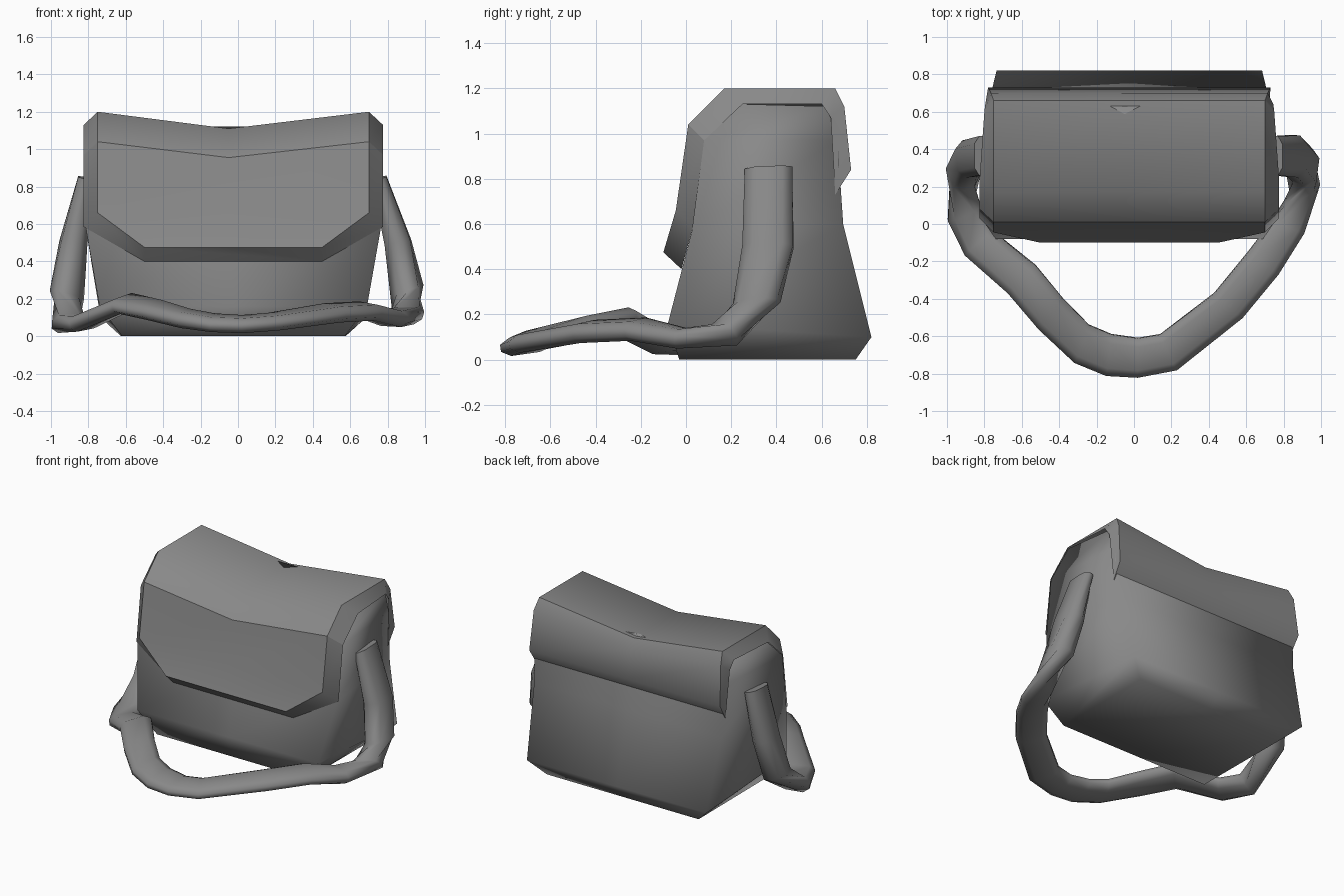
import bpy, bmesh, math
from mathutils import Vector

CX = -0.025  # bag is slightly off centre, the strap balances it

leather = bpy.data.materials.new("dark_leather")
leather.diffuse_color = (0.25, 0.25, 0.25, 1)


def loft(name, rings, closed, angle, sharp_ring=None):
    """Skin equal-length rings of points and cap both ends."""
    bm = bmesh.new()
    rows = [[bm.verts.new(p) for p in ring] for ring in rings]
    n = len(rows[0])
    for a, b in zip(rows, rows[1:]):
        for i in range(n if closed else n - 1):
            j = (i + 1) % n
            bm.faces.new((a[i], a[j], b[j], b[i]))
    bm.faces.new(rows[0])
    bm.faces.new(rows[-1])
    bmesh.ops.recalc_face_normals(bm, faces=bm.faces)
    if sharp_ring is not None:
        for a, b in zip(rows[sharp_ring], rows[sharp_ring][1:]):
            bm.edges.get((a, b)).smooth = False
    mesh = bpy.data.meshes.new(name)
    bm.to_mesh(mesh)
    bm.free()
    mesh.materials.append(leather)
    obj = bpy.data.objects.new(name, mesh)
    bpy.context.collection.objects.link(obj)
    bpy.ops.object.select_all(action='DESELECT')
    obj.select_set(True)
    bpy.context.view_layer.objects.active = obj
    bpy.ops.object.shade_smooth_by_angle(angle=math.radians(angle), keep_sharp_edges=True)
    return obj


# Bag body: front y, front z, back y, back z, front half width, back half width, sag
body = [
    (-0.03, 0.00, 0.75, 0.00, 0.595, 0.60, 0),
    (-0.08, 0.16, 0.82, 0.10, 0.715, 0.71, 0),
    (0.03, 0.585, 0.695, 0.60, 0.79, 0.74, 0),
    (0.08, 0.97, 0.67, 0.97, 0.795, 0.75, 0),
    (0.25, 1.13, 0.63, 1.12, 0.79, 0.75, 0.10),
]
rings = []
for yf, zf, yb, zb, wf, wb, sag in body:
    rings.append([(CX - wf, yf, zf), (CX, yf, zf - sag), (CX + wf, yf, zf),
                  (CX + wb, yb, zb), (CX, yb, zb - sag), (CX - wb, yb, zb)])
loft("bag_body", rings, True, 100)

# Flap: outer (y, z, half width), inner rim (y, z, half width), sag in the middle
flap = [
    ((-0.10, 0.475, 0.475), (-0.02, 0.40, 0.475), 0),
    ((-0.045, 0.66, 0.725), (0.03, 0.585, 0.80), 0),
    ((0.01, 1.04, 0.725), (0.08, 0.97, 0.80), 0.085),
    ((0.17, 1.20, 0.725), (0.25, 1.13, 0.80), 0.09),
    ((0.66, 1.20, 0.725), (0.60, 1.13, 0.775), 0.09),
    ((0.70, 1.12, 0.74), (0.64, 1.07, 0.77), 0.08),
    ((0.73, 0.84, 0.755), (0.66, 0.73, 0.75), 0),
]
rings = []
for (y, z, w), (ry, rz, rw), sag in flap:
    rings.append([(CX - rw, ry, rz), (CX - w, y, z), (CX - 0.025, y, z - sag),
                  (CX + w, y, z), (CX + rw, ry, rz)])
loft("front_flap", rings, False, 47, sharp_ring=2)

# Shoulder strap: outer edge, inner edge and half thickness, right end to left end
strap = [
    ((0.755, 0.47, 0.85), (0.755, 0.26, 0.84), 0.04),
    ((0.86, 0.475, 0.50), (0.85, 0.25, 0.50), 0.07),
    ((0.925, 0.41, 0.26), (0.88, 0.215, 0.24), 0.08),
    ((0.99, 0.22, 0.11), (0.81, 0.12, 0.11), 0.055),
    ((0.91, -0.05, 0.09), (0.73, 0.01, 0.10), 0.043),
    ((0.77, -0.27, 0.12), (0.61, -0.15, 0.15), 0.043),
    ((0.58, -0.50, 0.11), (0.43, -0.37, 0.14), 0.043),
    ((0.23, -0.78, 0.065), (0.14, -0.59, 0.09), 0.04),
    ((0.02, -0.82, 0.05), (0.02, -0.61, 0.08), 0.04),
    ((-0.15, -0.81, 0.055), (-0.12, -0.59, 0.09), 0.04),
    ((-0.32, -0.74, 0.08), (-0.24, -0.54, 0.11), 0.043),
    ((-0.51, -0.56, 0.12), (-0.38, -0.40, 0.16), 0.043),
    ((-0.67, -0.37, 0.15), (-0.53, -0.22, 0.20), 0.043),
    ((-0.90, -0.17, 0.06), (-0.75, -0.04, 0.09), 0.043),
    ((-0.995, 0.02, 0.06), (-0.82, 0.10, 0.08), 0.05),
    ((-0.95, 0.36, 0.22), (-0.88, 0.19, 0.22), 0.08),
    ((-0.89, 0.45, 0.50), (-0.87, 0.25, 0.50), 0.07),
    ((-0.81, 0.47, 0.85), (-0.81, 0.26, 0.84), 0.045),
]
section = [(1, 0.4), (0.6, 1), (-0.6, 1), (-1, 0.4),
           (-1, -0.4), (-0.6, -1), (0.6, -1), (1, -0.4)]
centres = [(Vector(a) + Vector(b)) / 2 for a, b, t in strap]
rings = []
for i, (a, b, t) in enumerate(strap):
    half = (Vector(a) - Vector(b)) / 2
    tangent = centres[min(i + 1, len(strap) - 1)] - centres[max(i - 1, 0)]
    thick = tangent.cross(half).normalized() * t
    rings.append([centres[i] + half * u + thick * v for u, v in section])
loft("shoulder_strap", rings, True, 80)
